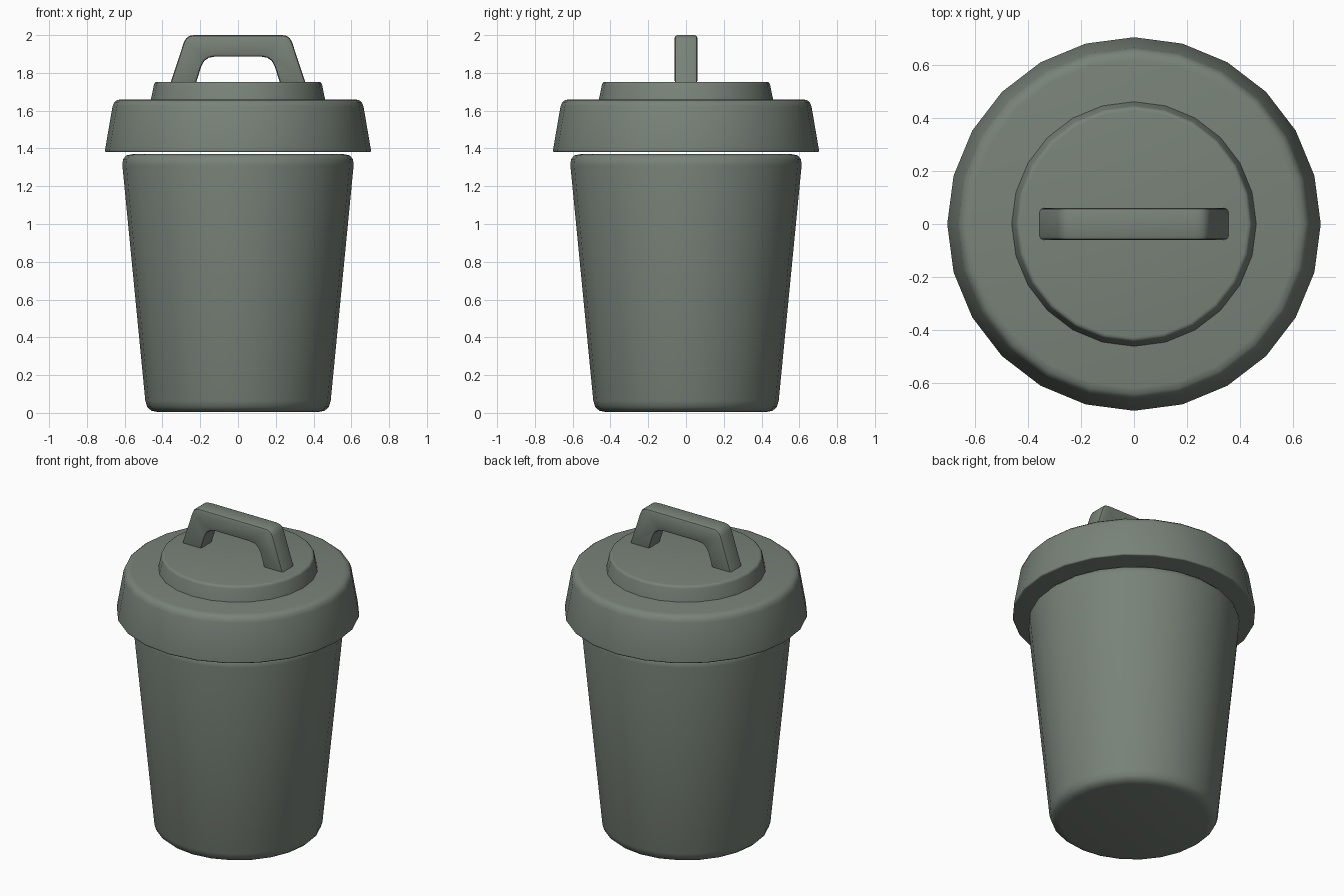
import bpy, bmesh, math
from mathutils import Vector

if "Cube" in bpy.data.objects:
    bpy.data.objects.remove(bpy.data.objects["Cube"])

SIDES = 24

mat = bpy.data.materials.new("grey green")
mat.diffuse_color = (0.19, 0.225, 0.19, 1)
mat.use_nodes = True
mat.node_tree.nodes["Principled BSDF"].inputs["Base Color"].default_value = mat.diffuse_color


def fillet(p, a, b, size, steps=3):
    """Round corner p between neighbours a and b with a quadratic curve."""
    p, a, b = Vector(p), Vector(a), Vector(b)
    if size == 0:
        return [p]
    s = p + (a - p).normalized() * size
    e = p + (b - p).normalized() * size
    pts = []
    for i in range(steps + 1):
        t = i / steps
        pts.append(s * (1 - t) ** 2 + p * 2 * t * (1 - t) + e * t * t)
    return pts


def finish(name, bm):
    bmesh.ops.recalc_face_normals(bm, faces=bm.faces)
    me = bpy.data.meshes.new(name)
    bm.to_mesh(me)
    bm.free()
    ob = bpy.data.objects.new(name, me)
    bpy.context.collection.objects.link(ob)
    me.materials.append(mat)
    bpy.ops.object.select_all(action='DESELECT')
    ob.select_set(True)
    bpy.context.view_layer.objects.active = ob
    bpy.ops.object.shade_smooth_by_angle(angle=math.radians(40))
    return ob


def tapered_drum(name, r0, z0, r1, z1, round0, round1):
    """Closed tapered cylinder with rounded bottom and top rims."""
    prof = fillet((r0, z0), (0, z0), (r1, z1), round0)
    prof += fillet((r1, z1), (r0, z0), (0, z1), round1)
    bm = bmesh.new()
    rings = []
    for r, z in prof:
        rings.append([bm.verts.new((r * math.cos(2 * math.pi * k / SIDES),
                                    r * math.sin(2 * math.pi * k / SIDES), z))
                      for k in range(SIDES)])
    for lo, hi in zip(rings, rings[1:]):
        for k in range(SIDES):
            n = (k + 1) % SIDES
            bm.faces.new((lo[k], lo[n], hi[n], hi[k]))
    bm.faces.new(rings[0][::-1])
    bm.faces.new(rings[-1])
    return finish(name, bm)


# Bin body, lid and raised lid cap
tapered_drum("bin_body", 0.485, 0.005, 0.618, 1.37, 0.06, 0.06)
tapered_drum("lid", 0.706, 1.38, 0.658, 1.66, 0.012, 0.04)
tapered_drum("lid_cap", 0.462, 1.655, 0.442, 1.753, 0.0, 0.015)

# Handle: rounded arch profile extruded along y
corners = [(-0.358, 1.745, 0), (-0.274, 2.0, 0.04), (0.274, 2.0, 0.04),
           (0.358, 1.745, 0), (0.223, 1.745, 0), (0.178, 1.886, 0.055),
           (-0.178, 1.886, 0.055), (-0.223, 1.745, 0)]
outline = []
for i, (x, z, r) in enumerate(corners):
    outline += fillet((x, z), corners[i - 1][:2],
                      corners[(i + 1) % len(corners)][:2], r)
bm = bmesh.new()
front = bm.faces.new([bm.verts.new((p.x, -0.06, p.y)) for p in outline])
ext = bmesh.ops.extrude_face_region(bm, geom=[front], use_keep_orig=True)
bmesh.ops.translate(bm, vec=(0, 0.12, 0),
                    verts=[v for v in ext["geom"] if isinstance(v, bmesh.types.BMVert)])
# Soften the long front and back rims
rims = [e for e in bm.edges if abs(e.verts[0].co.y - e.verts[1].co.y) < 1e-4]
bmesh.ops.bevel(bm, geom=rims, offset=0.014, segments=2, profile=0.5,
                affect='EDGES', clamp_overlap=True)
finish("lid_handle", bm)
